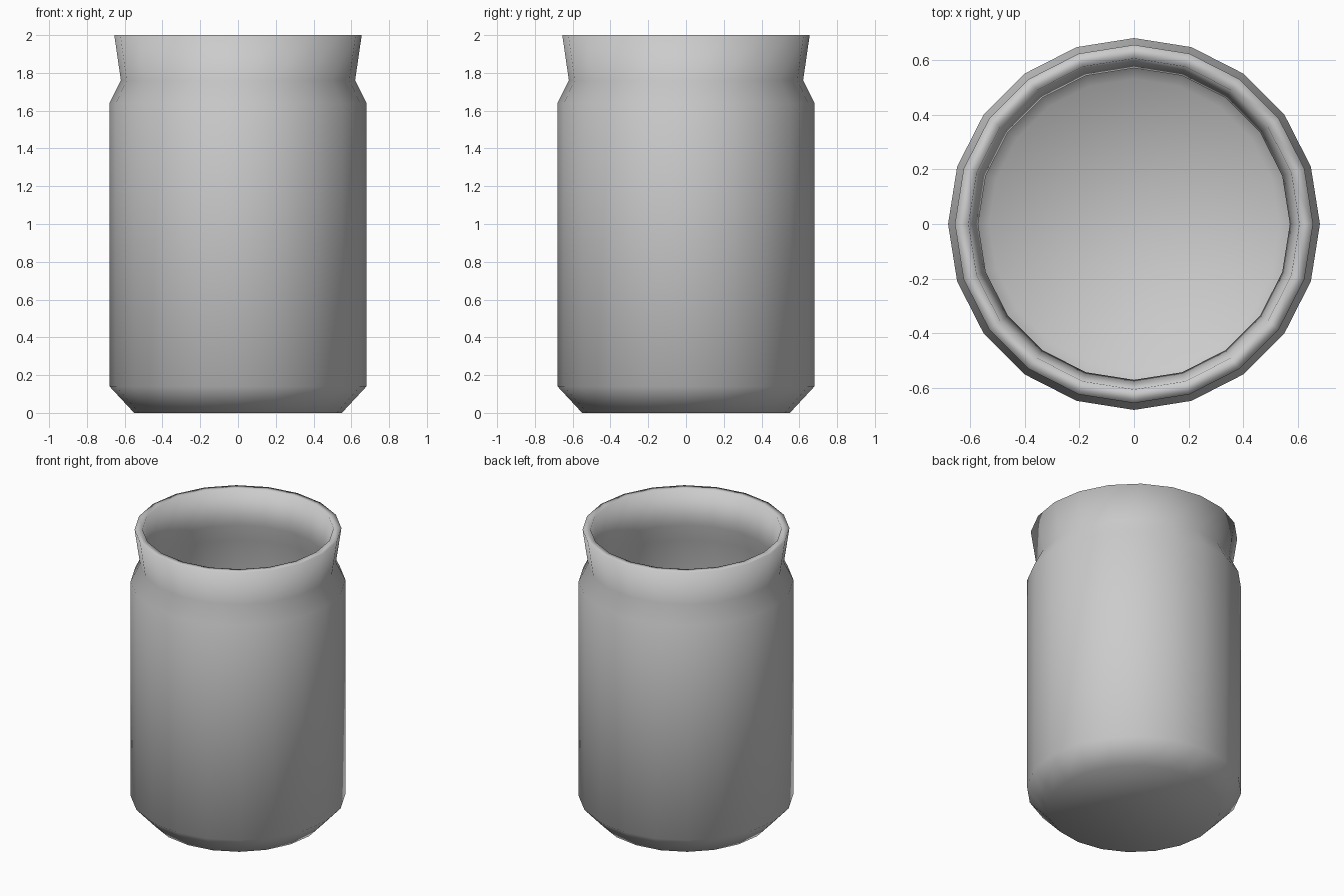
import bpy, bmesh, math

if "Cube" in bpy.data.objects:
    bpy.data.objects.remove(bpy.data.objects["Cube"])

SIDES = 20
# Profile (radius, z): outer base up to the lip, then down the inner wall
PROFILE = [(0.55, 0.0), (0.68, 0.14), (0.68, 1.64), (0.62, 1.76), (0.655, 2.0),
           (0.605, 2.0), (0.57, 1.76), (0.63, 1.63), (0.63, 0.16), (0.53, 0.05)]

bm = bmesh.new()

# One ring of vertices per profile point
rings = []
for r, z in PROFILE:
    rings.append([bm.verts.new((r * math.cos(2 * math.pi * i / SIDES),
                                r * math.sin(2 * math.pi * i / SIDES), z))
                  for i in range(SIDES)])

# Walls, neck and lip
for a, b in zip(rings, rings[1:]):
    for i in range(SIDES):
        j = (i + 1) % SIDES
        bm.faces.new((a[i], a[j], b[j], b[i]))

# Underside and inner floor
bm.faces.new(rings[0][::-1])
bm.faces.new(rings[-1])
bmesh.ops.recalc_face_normals(bm, faces=bm.faces)
for f in bm.faces:
    f.smooth = True

mesh = bpy.data.meshes.new("jar")
bm.to_mesh(mesh)
bm.free()
jar = bpy.data.objects.new("jar", mesh)
bpy.context.collection.objects.link(jar)
